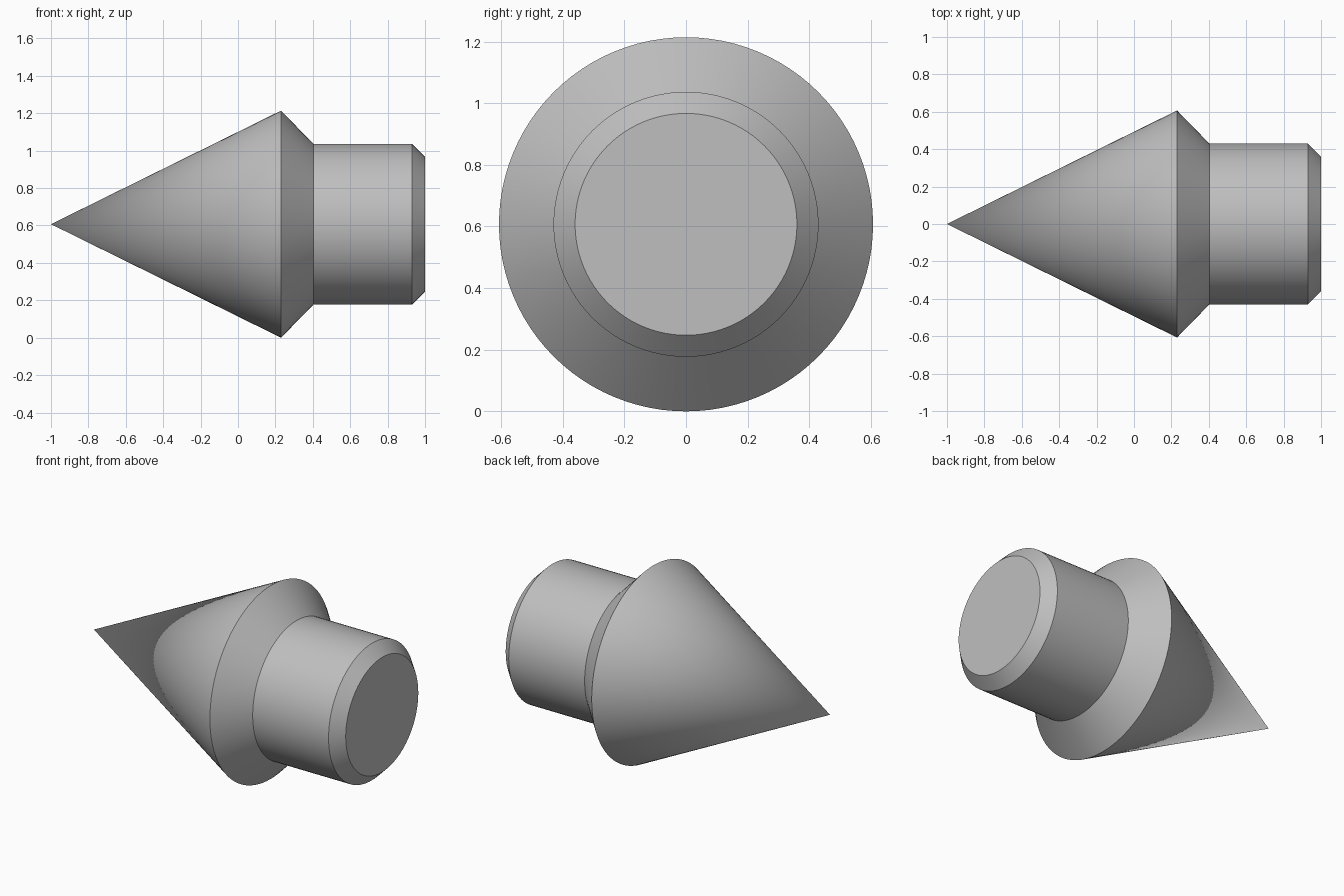
import bpy
import bmesh
import math

cube = bpy.data.objects.get("Cube")
if cube:
    bpy.data.objects.remove(cube, do_unlink=True)

SEGMENTS = 96
AXIS_HEIGHT = 0.607

# Plain grey metal
steel = bpy.data.materials.new("grey steel")
steel.use_nodes = True
grey = (0.52, 0.52, 0.52, 1.0)
steel.diffuse_color = grey
steel.node_tree.nodes["Principled BSDF"].inputs["Base Color"].default_value = grey


def turned_part(name, profile, material):
    """Revolve (x, radius) points about the x axis; zero radius makes a tip."""
    bm = bmesh.new()
    rings = []
    for x, radius in profile:
        count = SEGMENTS if radius > 0 else 1
        angles = [math.tau * i / SEGMENTS for i in range(count)]
        rings.append([bm.verts.new((x, radius * math.cos(a), radius * math.sin(a)))
                      for a in angles])
    for ring, following in zip(rings, rings[1:]):
        for i in range(SEGMENTS):
            j = (i + 1) % SEGMENTS
            if len(ring) == 1:
                bm.faces.new((ring[0], following[i], following[j]))
            else:
                bm.faces.new((ring[i], following[i], following[j], ring[j]))
    bm.faces.new(rings[-1])  # flat end
    bmesh.ops.recalc_face_normals(bm, faces=bm.faces)
    mesh = bpy.data.meshes.new(name)
    bm.to_mesh(mesh)
    bm.free()
    mesh.materials.append(material)
    obj = bpy.data.objects.new(name, mesh)
    obj.location.z = AXIS_HEIGHT
    bpy.context.collection.objects.link(obj)
    bpy.ops.object.select_all(action="DESELECT")
    obj.select_set(True)
    bpy.context.view_layer.objects.active = obj
    bpy.ops.object.shade_smooth_by_angle(angle=math.radians(25))
    return obj


# Conical point, sloped shoulder, round shank and chamfered end
turned_part("pointed_pin", [
    (-1.0, 0.0),
    (0.23, 0.607),
    (0.403, 0.43),
    (0.93, 0.43),
    (1.0, 0.36),
], steel)
